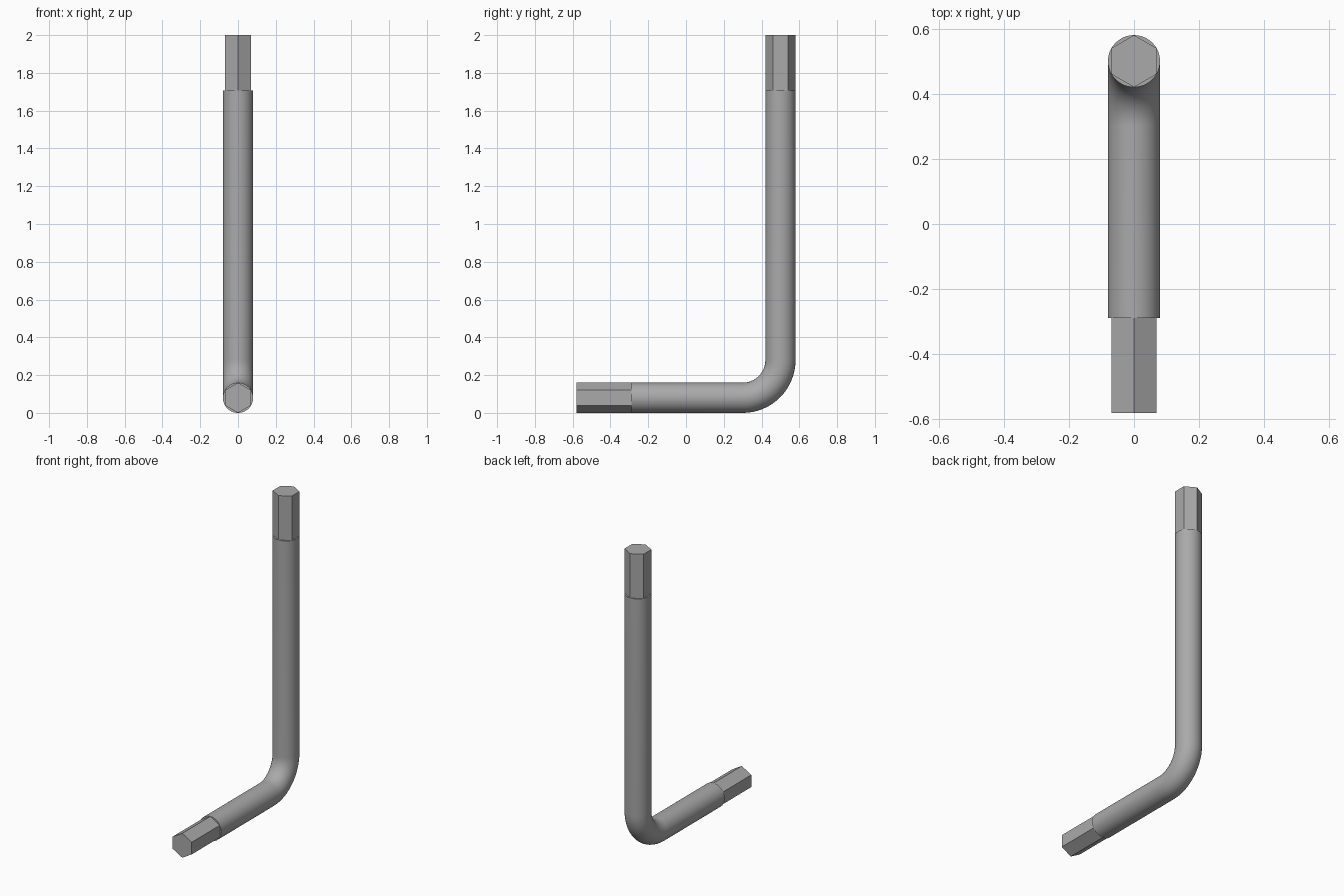
import bpy, bmesh
from math import sin, cos, pi, radians
from mathutils import Vector

cube = bpy.data.objects.get("Cube")
if cube:
    bpy.data.objects.remove(cube, do_unlink=True)

RADIUS = 0.08        # bar radius, also the hex corner radius
BEND = 0.2           # centreline radius of the bend
BACK_Y = 0.5         # axis of the upright arm
FRONT_Y = -0.58      # end of the short arm
TOP_Z = 2.0          # end of the long arm
TIP = 0.292          # length of each hex tip

steel = bpy.data.materials.new("steel_grey")
steel.use_nodes = True
grey = (0.4, 0.4, 0.4, 1)
steel.diffuse_color = grey
steel.node_tree.nodes["Principled BSDF"].inputs["Base Color"].default_value = grey


def sweep(name, stations, sides):
    """Sweep a regular polygon through (y, z, tilt) stations in the x = 0 plane."""
    bm = bmesh.new()
    rings = []
    for y, z, tilt in stations:
        side = Vector((0, -sin(tilt), cos(tilt)))
        ring = []
        for i in range(sides):
            a = 2 * pi * i / sides
            offset = side * cos(a) + Vector((1, 0, 0)) * sin(a)
            ring.append(bm.verts.new(Vector((0, y, z)) + offset * RADIUS))
        rings.append(ring)
    for r1, r2 in zip(rings, rings[1:]):
        for i in range(sides):
            j = (i + 1) % sides
            bm.faces.new((r1[i], r1[j], r2[j], r2[i]))
    bm.faces.new(rings[0])
    bm.faces.new(rings[-1])
    bmesh.ops.recalc_face_normals(bm, faces=bm.faces)
    mesh = bpy.data.meshes.new(name)
    bm.to_mesh(mesh)
    bm.free()
    mesh.materials.append(steel)
    obj = bpy.data.objects.new(name, mesh)
    bpy.context.collection.objects.link(obj)
    return obj


# Round bar: short arm, bend, long arm
path = [(FRONT_Y + TIP, RADIUS, 0)]
for k in range(17):
    t = pi / 2 * k / 16
    path.append((BACK_Y - BEND + BEND * sin(t), RADIUS + BEND - BEND * cos(t), t))
path.append((BACK_Y, TOP_Z - TIP, pi / 2))
bar = sweep("round_bar", path, 48)

# Hexagonal tips
sweep("short_arm_hex_tip", [(FRONT_Y, RADIUS, 0), (FRONT_Y + TIP, RADIUS, 0)], 6)
sweep("long_arm_hex_tip", [(BACK_Y, TOP_Z - TIP, pi / 2), (BACK_Y, TOP_Z, pi / 2)], 6)

# Smooth the round bar, keep its ends sharp
bpy.ops.object.select_all(action='DESELECT')
bar.select_set(True)
bpy.context.view_layer.objects.active = bar
bpy.ops.object.shade_smooth_by_angle(angle=radians(35))
